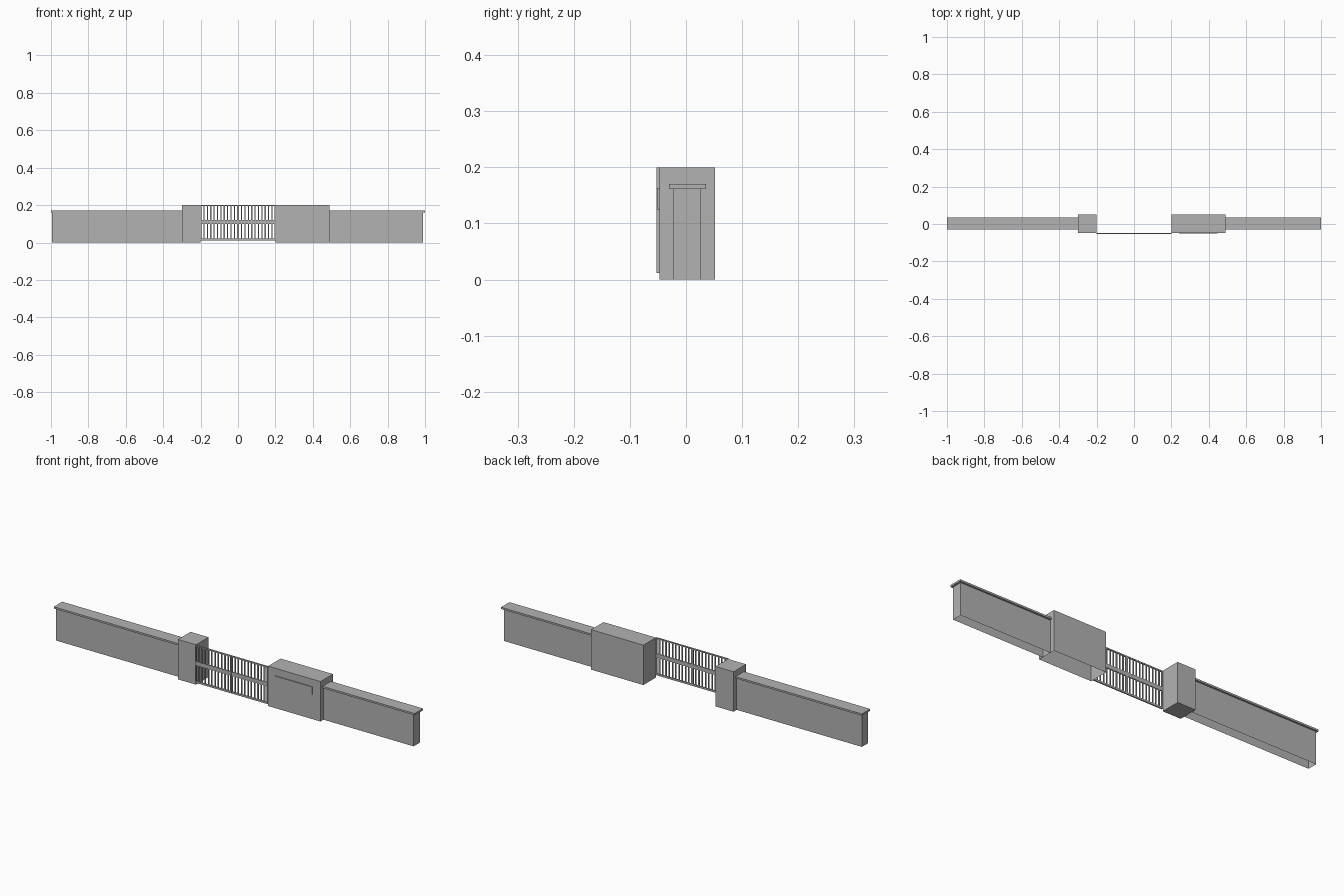
import bpy
import bmesh

cube = bpy.data.objects.get("Cube")
if cube:
    bpy.data.objects.remove(cube, do_unlink=True)

grey = bpy.data.materials.new("stone_grey")
grey.use_nodes = True
grey.diffuse_color = (0.45, 0.45, 0.45, 1)
grey.node_tree.nodes["Principled BSDF"].inputs["Base Color"].default_value = grey.diffuse_color


def boxes(name, spans, open_bottom=False):
    """One object from (x range, y range, z range) boxes."""
    bm = bmesh.new()
    for span in spans:
        made = bmesh.ops.create_cube(bm, size=1)["verts"]
        for v in made:
            v.co = [lo + (c + 0.5) * (hi - lo) for c, (lo, hi) in zip(v.co, span)]
    bm.normal_update()
    if open_bottom:
        under = [f for f in bm.faces if f.normal.z < -0.9]
        bmesh.ops.delete(bm, geom=under, context="FACES_ONLY")
    mesh = bpy.data.meshes.new(name)
    bm.to_mesh(mesh)
    bm.free()
    mesh.materials.append(grey)
    ob = bpy.data.objects.new(name, mesh)
    bpy.context.collection.objects.link(ob)
    return ob


# Pillars on both sides of the opening
pillar_y = (-0.047, 0.052)
boxes("right_pillar", [((-0.3, -0.2), pillar_y, (0, 0.2))])
boxes("left_pillar", [((0.2, 0.49), pillar_y, (0, 0.2))], open_bottom=True)

# Walls with overhanging coping
for side, wall_x, cap_x in (("right", (-0.994, -0.3), (-1, -0.3)),
                            ("left", (0.49, 0.99), (0.49, 1))):
    boxes(side + "_wall", [(wall_x, (-0.023, 0.027), (0, 0.161))], open_bottom=True)
    boxes(side + "_coping", [(cap_x, (-0.03, 0.036), (0.161, 0.17))])

# Blank plate on the wide pillar
boxes("name_plate", [((0.24, 0.446), (-0.052, -0.046), (0.125, 0.163))])

# Two gate leaves: rails, end stiles and upright bars
gate_y = (-0.053, -0.047)
bar_y = (-0.052, -0.048)
bars = 10
for side, x0 in (("right", -0.2), ("left", 0.001)):
    x1 = x0 + 0.199
    rails = [((x0, x1), gate_y, z)
             for z in ((0.012, 0.021), (0.1, 0.12), (0.194, 0.2))]
    stiles = [((x, x + 0.005), gate_y, (0.012, 0.2)) for x in (x0, x1 - 0.005)]
    boxes(side + "_gate_frame", rails + stiles)
    step = (x1 - x0) / (bars + 1)
    centres = [x0 + step * (i + 1) for i in range(bars)]
    boxes(side + "_gate_bars",
          [((c - 0.003, c + 0.003), bar_y, (0.015, 0.197)) for c in centres])
